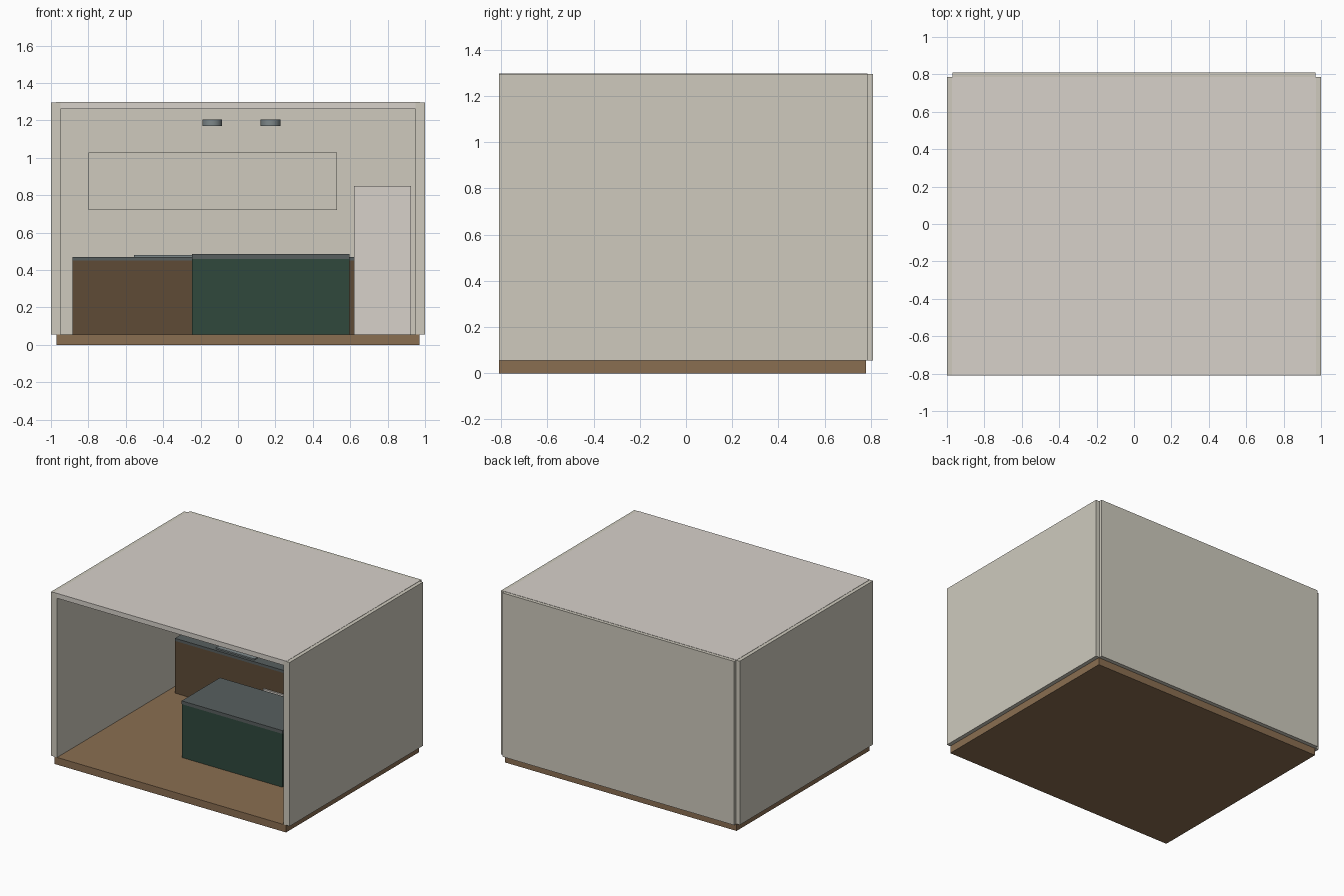
import bpy

if "Cube" in bpy.data.objects:
    bpy.data.objects.remove(bpy.data.objects["Cube"])


def mat(name, rgb):
    m = bpy.data.materials.new(name)
    m.diffuse_color = [(c / 255) ** 2.2 for c in rgb] + [1]
    m.use_nodes = True
    m.node_tree.nodes["Principled BSDF"].inputs["Base Color"].default_value = m.diffuse_color
    return m


WALL = mat("warm_white", (205, 201, 188))
PALE = mat("pale", (214, 208, 201))
FLOOR = mat("floor_wood", (137, 110, 82))
BROWN = mat("dark_wood", (95, 76, 57))
GREEN = mat("dark_green", (51, 74, 63))
STONE = mat("stone", (88, 95, 95))
METAL = mat("metal", (125, 135, 137))


def box(name, x0, x1, y0, y1, z0, z1, m):
    bpy.ops.mesh.primitive_cube_add(size=1, location=((x0 + x1) / 2, (y0 + y1) / 2, (z0 + z1) / 2))
    o = bpy.context.object
    o.name = name
    o.scale = (x1 - x0, y1 - y0, z1 - z0)
    bpy.ops.object.transform_apply(location=False, rotation=False, scale=True)
    o.data.materials.append(m)
    return o


# Room shell, open at the front
box("floor", -0.97, 0.97, -0.81, 0.78, 0, 0.055, FLOOR)
box("left_wall", -1, -0.948, -0.81, 0.785, 0.055, 1.295, WALL)
box("right_wall", 0.948, 1, -0.81, 0.785, 0.055, 1.295, WALL)
box("back_wall", -0.97, 0.97, 0.757, 0.81, 0.055, 1.295, WALL)
box("ceiling", -0.973, 0.973, -0.81, 0.785, 1.26, 1.297, PALE)

# Back counter with cooktop and appliance front
box("base_cabinet", -0.885, 0.62, 0.51, 0.757, 0.055, 0.45, BROWN)
box("back_countertop", -0.885, 0.62, 0.51, 0.757, 0.45, 0.47, STONE)
box("cooktop", -0.555, -0.235, 0.53, 0.71, 0.47, 0.48, METAL)
box("appliance_front", -0.14, 0.18, 0.498, 0.51, 0.09, 0.29, PALE)

# Wall cabinet and fridge
box("wall_cabinet", -0.8, 0.53, 0.6, 0.757, 0.72, 1.027, WALL)
box("fridge", 0.62, 0.925, 0.46, 0.757, 0.055, 0.85, PALE)

# Island
box("island_body", -0.245, 0.595, -0.32, 0.135, 0.055, 0.46, GREEN)
box("island_top", -0.247, 0.597, -0.322, 0.137, 0.46, 0.485, STONE)

# Ceiling lamps above the island
for i, x in enumerate((-0.138, 0.174)):
    bpy.ops.mesh.primitive_cylinder_add(vertices=24, radius=0.053, depth=0.033, location=(x, -0.09, 1.187))
    lamp = bpy.context.object
    lamp.name = f"lamp_{i + 1}"
    lamp.data.materials.append(METAL)
    bpy.ops.object.shade_smooth_by_angle()
